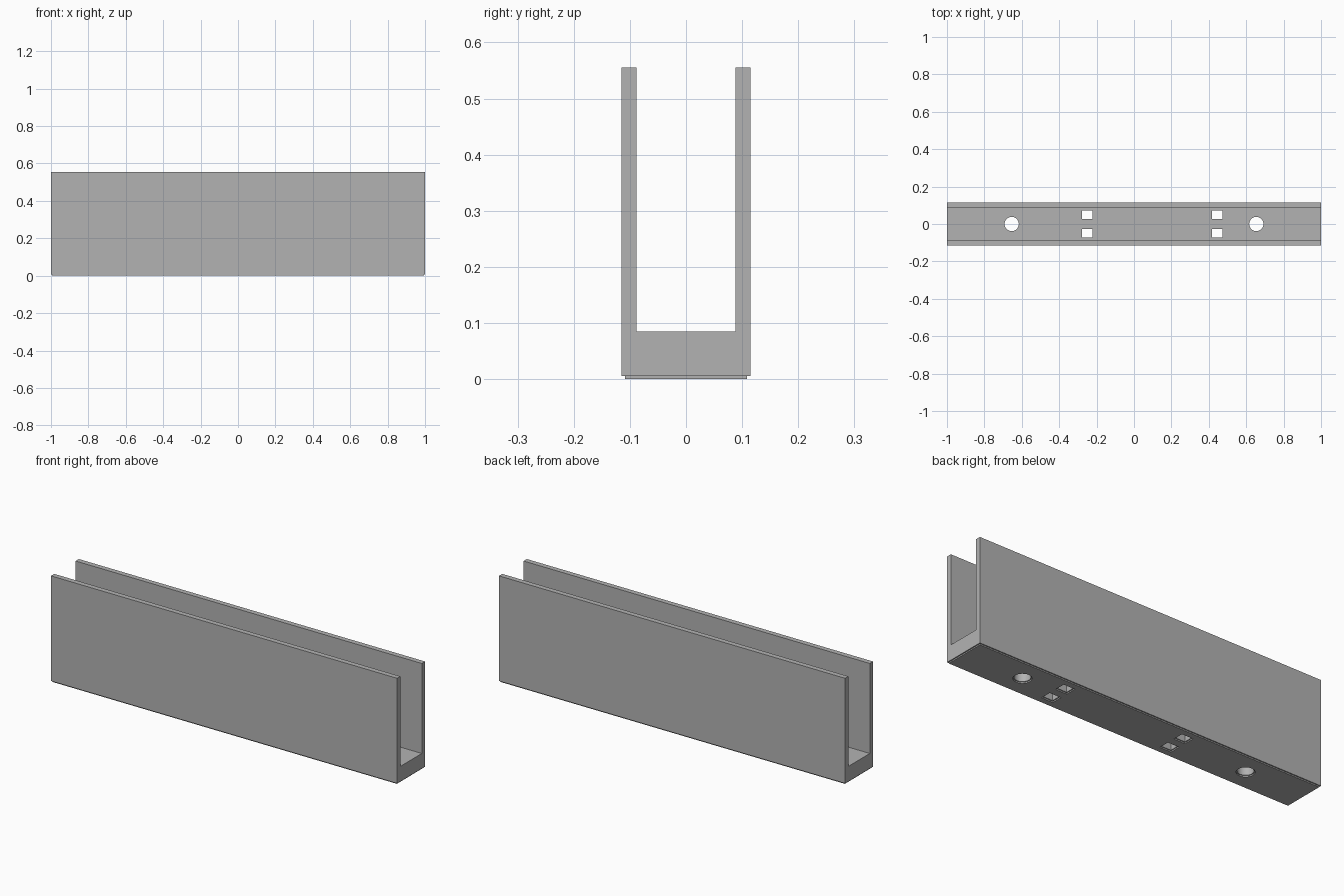
import bpy
import bmesh
from mathutils import Matrix

LENGTH, HALF_WIDTH, HEIGHT = 2.0, 0.115, 0.555
CHANNEL, FLOOR, STEP = 0.088, 0.085, 0.006

if "Cube" in bpy.data.objects:
    bpy.data.objects.remove(bpy.data.objects["Cube"], do_unlink=True)

grey = bpy.data.materials.new("plain_grey")
grey.use_nodes = True
colour = (0.45, 0.45, 0.45, 1.0)
grey.diffuse_color = colour
grey.node_tree.nodes["Principled BSDF"].inputs["Base Color"].default_value = colour


def make_object(name, bm):
    bmesh.ops.recalc_face_normals(bm, faces=bm.faces[:])
    mesh = bpy.data.meshes.new(name)
    bm.to_mesh(mesh)
    bm.free()
    mesh.materials.append(grey)
    obj = bpy.data.objects.new(name, mesh)
    bpy.context.collection.objects.link(obj)
    return obj


# U-shaped channel: half profile mirrored, then extruded along its length
half = [(HALF_WIDTH, STEP), (HALF_WIDTH, HEIGHT), (CHANNEL, HEIGHT), (CHANNEL, FLOOR)]
profile = half + [(-y, z) for y, z in reversed(half)]
bm = bmesh.new()
end = bm.faces.new([bm.verts.new((-LENGTH / 2, y, z)) for y, z in profile])
swept = bmesh.ops.extrude_face_region(bm, geom=[end])["geom"]
bmesh.ops.translate(bm, verts=[g for g in swept if isinstance(g, bmesh.types.BMVert)],
                    vec=(LENGTH, 0, 0))
bmesh.ops.recalc_face_normals(bm, faces=bm.faces[:])

# Slightly inset foot under the base
base = min(bm.faces, key=lambda f: f.calc_center_median().z)
bmesh.ops.inset_region(bm, faces=[base], thickness=STEP, use_even_offset=True)
foot = bmesh.ops.extrude_face_region(bm, geom=[base])["geom"]
bmesh.ops.translate(bm, verts=[g for g in foot if isinstance(g, bmesh.types.BMVert)],
                    vec=(0, 0, -STEP))
bmesh.ops.delete(bm, geom=[base] if base.is_valid else [], context="FACES_ONLY")
channel = make_object("channel_body", bm)


def make_cutter(name, grow, low, high):
    """Two round and four rectangular holes, widened by grow."""
    bm = bmesh.new()
    mid, depth = (low + high) / 2, high - low
    for x in (-0.654, 0.654):
        bmesh.ops.create_cone(bm, cap_ends=True, segments=48, radius1=0.038 + grow,
                              radius2=0.038 + grow, depth=depth,
                              matrix=Matrix.Translation((x, 0, mid)))
    for x in (-0.249, 0.444):
        for y in (-0.049, 0.049):
            size = Matrix.Diagonal((0.056 + 2 * grow, 0.047 + 2 * grow, depth, 1))
            bmesh.ops.create_cube(bm, size=1, matrix=Matrix.Translation((x, y, mid)) @ size)
    cutter = make_object(name, bm)
    cutter.hide_render = True
    return cutter


# Through holes in the base, with a shallow wider rim underneath
cutters = [make_cutter("hole_cutter", 0, -0.05, 0.15),
           make_cutter("rim_cutter", 0.005, -0.05, STEP)]
for cutter in cutters:
    mod = channel.modifiers.new(cutter.name, "BOOLEAN")
    mod.operation, mod.solver, mod.object = "DIFFERENCE", "EXACT", cutter

bpy.ops.object.select_all(action="DESELECT")
channel.select_set(True)
bpy.context.view_layer.objects.active = channel
for name in [m.name for m in channel.modifiers]:
    bpy.ops.object.modifier_apply(modifier=name)
for cutter in cutters:
    bpy.data.objects.remove(cutter, do_unlink=True)
bpy.ops.object.shade_smooth_by_angle(angle=0.5)
